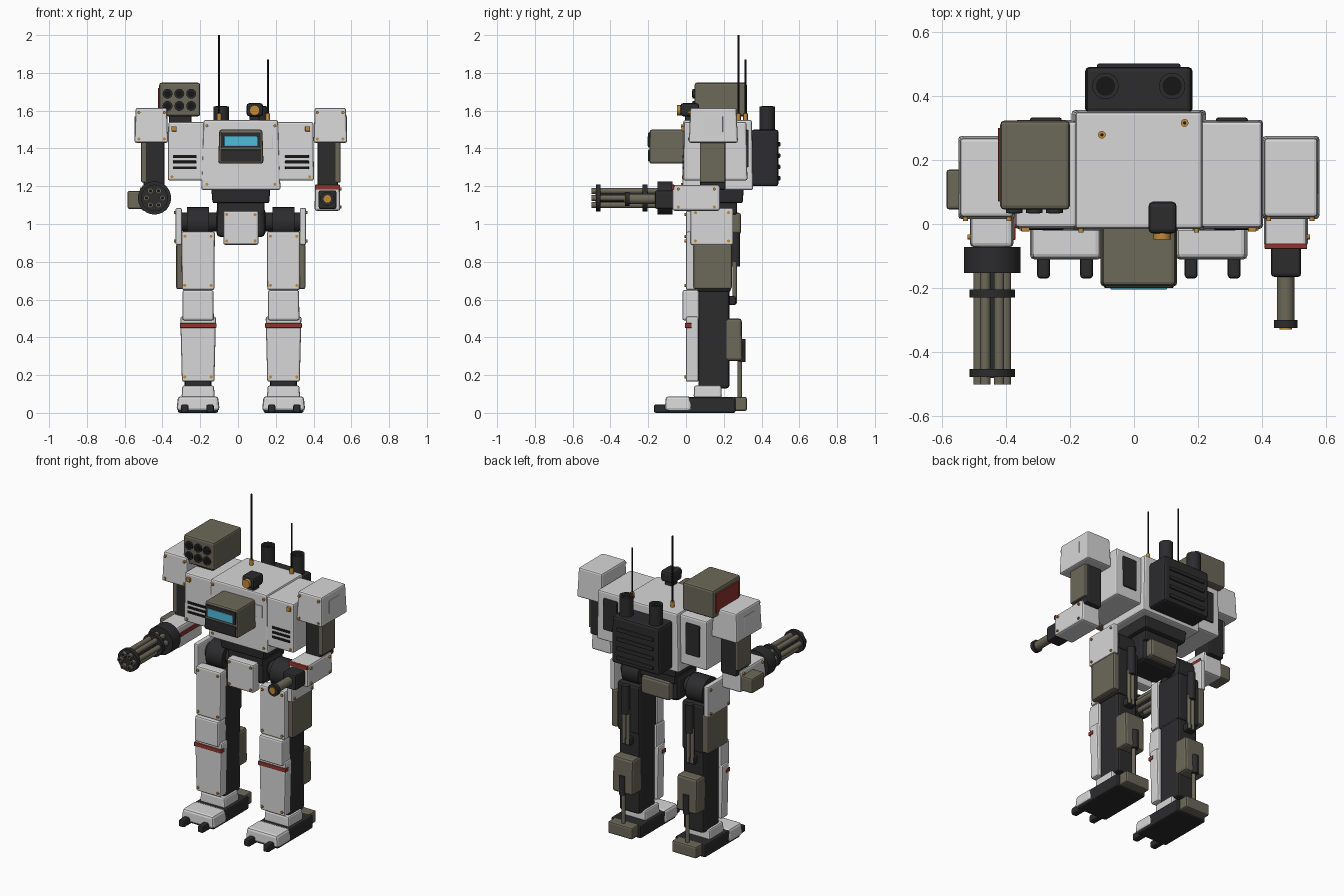
import bpy, bmesh
from math import cos, sin, pi, radians
from mathutils import Matrix, Vector

default_cube = bpy.data.objects.get("Cube")
if default_cube:
    bpy.data.objects.remove(default_cube, do_unlink=True)

AXIS_X = 0.015  # the body axis sits slightly off centre


def material(name, *color):
    mat = bpy.data.materials.new(name)
    mat.use_nodes = True
    mat.diffuse_color = (*color, 1)
    for node in mat.node_tree.nodes:
        if node.type == "BSDF_PRINCIPLED":
            node.inputs["Base Color"].default_value = (*color, 1)
            node.inputs["Roughness"].default_value = .6
    return mat


white = material("white armor", .68, .68, .68)
dark = material("dark metal", .025, .025, .027)
olive = material("olive metal", .15, .14, .1)
red = material("red paint", .28, .035, .025)
brass = material("amber brass", .55, .25, .04)
cyan = material("cyan glass", .08, .5, .72)
black = material("black slots", .008, .008, .008)


def finish(name, bm, mat, bevel=0):
    mesh = bpy.data.meshes.new(name)
    bm.to_mesh(mesh)
    bm.free()
    obj = bpy.data.objects.new(name, mesh)
    bpy.context.collection.objects.link(obj)
    mesh.materials.append(mat)
    if bevel:
        mod = obj.modifiers.new("edge_bevel", "BEVEL")
        mod.width = bevel
        mod.segments = 2
        mod.limit_method = "ANGLE"
    return obj


def box(name, mat, xs, ys, zs, taper=(1, 1), bevel=.01, side=1):
    """Box given by its ranges; taper scales the top face."""
    lo, hi = Vector((xs[0], ys[0], zs[0])), Vector((xs[1], ys[1], zs[1]))
    mid, size = (lo + hi) / 2, hi - lo
    bm = bmesh.new()
    bmesh.ops.create_cube(bm, size=1)
    for v in bm.verts:
        if v.co.z > 0:
            v.co.x *= taper[0]
            v.co.y *= taper[1]
        v.co = Vector((AXIS_X + side * mid.x + v.co.x * size.x,
                       mid.y + v.co.y * size.y, mid.z + v.co.z * size.z))
    return finish(name, bm, mat, min(bevel, min(size) / 4))


TURN = {"x": Matrix.Rotation(radians(90), 4, "Y"),
        "y": Matrix.Rotation(radians(90), 4, "X"),
        "z": Matrix.Identity(4)}


def rods(name, mat, centers, radius, length, axis="y", side=1, sides=24):
    """One object made of equal parallel cylinders."""
    bm = bmesh.new()
    for x, y, z in centers:
        place = Matrix.Translation((AXIS_X + side * x, y, z)) @ TURN[axis]
        bmesh.ops.create_cone(bm, cap_ends=True, segments=sides, radius1=radius,
                              radius2=radius, depth=length, matrix=place)
    for face in bm.faces:
        face.smooth = len(face.verts) == 4
    return finish(name, bm, mat)


def pair(build, name, *args, **options):
    for side, label in ((1, "left"), (-1, "right")):
        build(label + "_" + name, *args, side=side, **options)


def rivets(name, xs, y, zs):
    spots = [(x, y, z) for x in xs for z in zs]
    pair(rods, name + "_rivets", brass, spots, .008, .016, sides=10)


# Torso and chest flanks
box("torso", white, (-.21, .21), (-.02, .355), (1.18, 1.55), (.94, .97))
box("torso_hatch", white, (.12, .17), (-.022, .01), (1.4, 1.475), bevel=.002)
pair(box, "chest_flank", white, (.19, .387), (-.015, .325), (1.23, 1.54), (.97, .97))
for row in range(3):
    pair(box, "flank_vent", black, (.235, .36), (-.018, .01),
         (1.29 + row * .03, 1.305 + row * .03), bevel=.002)
pair(box, "flank_lamp", brass, (.34, .367), (-.024, .01), (1.49, 1.517), bevel=.004)
pair(box, "flank_rear_hatch", dark, (.24, .34), (.3, .332), (1.3, 1.5))
rivets("torso", (.18,), -.018, (1.21, 1.52))
rivets("flank", (.365,), -.013, (1.25,))

# Cockpit
box("cockpit", olive, (-.12, .12), (-.195, 0), (1.32, 1.5), (.95, .97), .012)
box("cockpit_frame", dark, (-.105, .105), (-.2, -.17), (1.405, 1.485), bevel=.004)
box("cockpit_lower_panel", dark, (-.108, .108), (-.2, -.17), (1.33, 1.394), bevel=.004)
box("cockpit_window", cyan, (-.088, .088), (-.204, -.18), (1.412, 1.463), bevel=.003)

# Sensor head
box("sensor_base", dark, (.045, .1), (-.005, .055), (1.53, 1.59))
box("sensor_head", dark, (.03, .118), (-.03, .07), (1.57, 1.64), bevel=.015)
rods("sensor_lens", brass, [(.073, -.036, 1.602)], .027, .025)

# Antennas
for name, x, y, top in (("tall", -.115, .278, 2), ("short", .143, .315, 1.87)):
    rods(name + "_antenna", black, [(x, y, (top + 1.5) / 2)], .005, top - 1.5, "z", sides=8)
    rods(name + "_antenna_base", brass, [(x, y, 1.56)], .012, .05, "z", sides=12)

# Missile pod
box("pod_mount", dark, (-.38, -.26), (.1, .26), (1.52, 1.59))
box("missile_pod", olive, (-.432, -.215), (.045, .322), (1.57, 1.748), bevel=.012)
box("pod_red_panel", red, (-.439, -.42), (.07, .3), (1.6, 1.72), bevel=.003)
tubes = [(-.388 + .0625 * i, .05, z) for i in range(3) for z in (1.625, 1.69)]
rods("missile_tubes", dark, tubes, .026, .03)
rods("missile_tube_bores", black, [(x, y - .006, z) for x, y, z in tubes], .018, .022)

# Backpack with ribs and exhaust stacks
box("backpack", dark, (-.168, .168), (.345, .49), (1.2, 1.5), (.98, 1), .015)
for row in range(4):
    box("backpack_rib", dark, (-.13, .13), (.47, .5),
        (1.23 + row * .06, 1.254 + row * .06), bevel=.006)
pair(rods, "exhaust_stack", dark, [(.104, .43, 1.55)], .041, .145, "z")
pair(rods, "exhaust_bore", black, [(.104, .43, 1.6)], .03, .048, "z")

# Shoulders and upper arms
pair(box, "shoulder", white, (.385, .563), (.015, .275), (1.43, 1.615), (.93, .94))
pair(box, "shoulder_panel", white, (.54, .562), (.095, .195), (1.465, 1.57), bevel=.002)
rivets("shoulder", (.405, .54), .018, (1.45, 1.59))
pair(box, "upper_arm", dark, (.405, .515), (.075, .21), (1.18, 1.46))
pair(box, "upper_arm_plate", olive, (.5, .528), (.073, .207), (1.22, 1.44), bevel=.006)

# Forearms
pair(box, "forearm", white, (.39, .527), (-.072, .18), (1.07, 1.207), (.95, 1), .012)
pair(rods, "forearm_rivets", brass, [(.526, y, z) for y in (-.04, .15) for z in (1.09, 1.185)],
     .008, .016, "x", sides=10)
box("left_forearm_stripe", red, (.392, .525), (-.078, -.062), (1.183, 1.208), bevel=.003)
box("right_forearm_stripe", red, (-.394, -.385), (-.05, .15), (1.14, 1.165), bevel=.002)
box("ammo_box", olive, (-.6, -.515), (.045, .17), (1.08, 1.175))

# Rotary cannon on the right arm
GUN_X, GUN_Z = -.457, 1.138
rods("cannon_hub", dark, [(GUN_X, -.112, GUN_Z)], .088, .08)
ring = [(GUN_X + .043 * cos(i * pi / 3), -.32, GUN_Z + .043 * sin(i * pi / 3)) for i in range(6)]
rods("cannon_barrels", olive, ring, .016, .36, sides=16)
rods("cannon_bores", black, [(x, -.49, z) for x, y, z in ring], .009, .022, sides=12)
rods("cannon_core", dark, [(GUN_X, -.3, GUN_Z)], .022, .36, sides=16)
rods("cannon_clamps", dark, [(GUN_X, y, GUN_Z) for y in (-.217, -.465)], .071, .025)

# Beam gun on the left arm
box("gun_housing", dark, (.412, .506), (-.165, -.06), (1.08, 1.178))
rods("gun_barrel", olive, [(.458, -.23, 1.133)], .027, .15)
rods("gun_muzzle", dark, [(.458, -.312, 1.133)], .037, .024)
rods("gun_lens", brass, [(.458, -.318, 1.133)], .02, .022)

# Waist and pelvis
box("waist", dark, (-.15, .15), (.02, .3), (1.11, 1.2), (1.05, 1.05))
box("waist_lower", dark, (-.125, .125), (.05, .27), (1.05, 1.13))
box("pelvis", dark, (-.13, .13), (.05, .25), (.93, 1.09), bevel=.025)
box("pelvis_front_plate", white, (-.093, .093), (0, .07), (.89, 1.07))
box("pelvis_rear_pack", olive, (-.1, .1), (.23, .292), (.945, 1.06), bevel=.015)
rivets("pelvis", (.075,), .001, (.91, 1.05))

# Hips
pair(rods, "hip_axle", dark, [(.2, .14, 1.01)], .05, .26, "x")
pair(rods, "hip_joint", dark, [(.226, .14, 1.005)], .085, .116, "x")
pair(box, "hip_plate", white, (.312, .346), (.025, .25), (.89, 1.085), bevel=.008)
pair(rods, "hip_rivets", brass, [(.345, y, z) for y in (.05, .225) for z in (.91, 1.06)],
     .008, .016, "x", sides=10)

# Thighs
pair(box, "thigh_core", dark, (.15, .305), (.05, .238), (.64, .95), bevel=.015)
pair(box, "thigh_armor", white, (.14, .312), (0, .065), (.65, .96), (1.03, 1))
pair(box, "thigh_side_plate", olive, (.295, .342), (.04, .243), (.655, .895))
rivets("thigh", (.157, .296), .001, (.675, .935))

# Knees and shins
pair(box, "lower_leg_core", dark, (.155, .297), (.065, .23), (.13, .66), bevel=.015)
pair(box, "knee_guard", white, (.143, .31), (-.02, .07), (.49, .65), (.98, .95))
pair(box, "shin_armor", white, (.14, .312), (0, .067), (.165, .51), (1.1, 1))
pair(box, "shin_stripe", red, (.129, .323), (-.006, .03), (.45, .475), bevel=.003)
rivets("shin", (.157, .296), .001, (.19,))

# Rear leg packs and pistons
pair(box, "calf_pack", olive, (.155, .297), (.195, .3), (.275, .5), (1, .9), .015)
pair(rods, "thigh_piston_sleeve", dark, [(.226, .263, .865)], .024, .18, "z")
pair(rods, "thigh_piston_rods", olive, [(x, .258, .69) for x in (.212, .24)], .012, .22, "z",
     sides=12)
pair(box, "piston_bracket", dark, (.195, .257), (.21, .265), (.57, .62))
pair(rods, "calf_piston_sleeve", dark, [(.226, .295, .33)], .02, .12, "z")
pair(rods, "calf_piston_rod", olive, [(.226, .285, .18)], .012, .22, "z", sides=12)

# Feet
pair(box, "ankle_guard", white, (.138, .314), (.04, .19), (.08, .145), (.95, .95))
pair(box, "foot", dark, (.12, .333), (-.095, .262), (0, .083))
pair(box, "foot_cap", white, (.112, .341), (-.112, .03), (.012, .088), (.93, .94), .015)
pair(box, "heel", olive, (.14, .312), (.25, .322), (.01, .085))
for toe_x in (.163, .297):
    pair(box, "toe", dark, (toe_x - .02, toe_x + .02), (-.17, -.08), (0, .045), bevel=.012)
